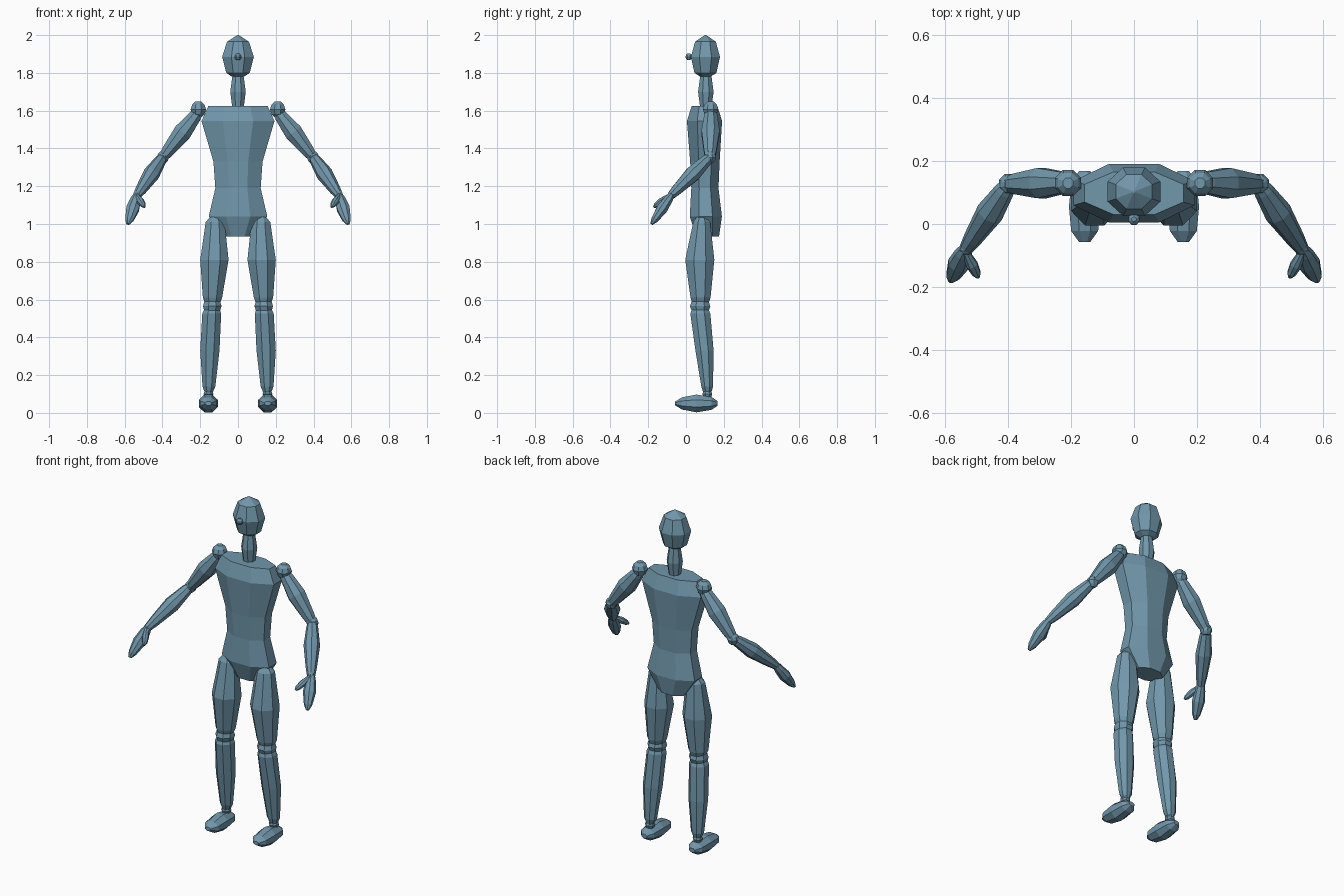
import bpy, bmesh, math
from mathutils import Vector

if "Cube" in bpy.data.objects:
    bpy.data.objects.remove(bpy.data.objects["Cube"])

blue = bpy.data.materials.new("slate blue")
blue.diffuse_color = (0.165, 0.31, 0.41, 1)
blue.use_nodes = True
blue.node_tree.nodes["Principled BSDF"].inputs["Base Color"].default_value = blue.diffuse_color


def loft(name, rings, axis=None, sides=8, turn=0.5):
    """Skin flat-sided rings (x, y, z, half width, half depth), all square to one axis."""
    first, last = Vector(rings[0][:3]), Vector(rings[-1][:3])
    d = (Vector(axis) if axis else last - first).normalized()
    v = d.cross(Vector((1, 0, 0))).normalized()
    u = v.cross(d).normalized()
    grow = 1 / math.cos(math.pi / sides) if turn else 1
    bm = bmesh.new()
    loops = []
    for x, y, z, a, b in rings:
        loop = []
        for i in range(sides):
            t = 2 * math.pi * (i + turn) / sides
            loop.append(bm.verts.new(Vector((x, y, z)) + (u * a * math.cos(t) + v * b * math.sin(t)) * grow))
        loops.append(loop)
    for p, q in zip(loops, loops[1:]):
        for i in range(sides):
            j = (i + 1) % sides
            bm.faces.new((p[i], p[j], q[j], q[i]))
    bm.faces.new(loops[0])
    bm.faces.new(loops[-1])
    bmesh.ops.recalc_face_normals(bm, faces=bm.faces)
    me = bpy.data.meshes.new(name)
    bm.to_mesh(me)
    bm.free()
    me.materials.append(blue)
    ob = bpy.data.objects.new(name, me)
    bpy.context.collection.objects.link(ob)
    return ob


def spindle(name, start, end, r, profile, flat=1.0):
    """Straight limb: profile holds (fraction along, fraction of radius)."""
    a, b = Vector(start), Vector(end)
    return loft(name, [(*a.lerp(b, t), r * k, r * k * flat) for t, k in profile])


def ball(name, c, r):
    """Faceted ball joint."""
    rings = [(c[0], c[1], c[2] + r * h, r * k, r * k)
             for h, k in ((-1, .4), (-.6, .8), (0, 1), (.6, .8), (1, .4))]
    return loft(name, rings, (0, 0, 1))


UP = (0, 0, 1)

# Torso
loft("torso", [(0, .115, .935, .085, .06), (0, .105, 1.04, .155, .085),
               (0, .10, 1.19, .12, .072), (0, .10, 1.33, .13, .078),
               (0, .098, 1.545, .193, .093), (0, .098, 1.625, .157, .068)], UP)

# Neck, head and nose
loft("neck", [(0, .105, 1.615, .03, .03), (0, .105, 1.70, .041, .041), (0, .105, 1.79, .029, .029)], UP)
loft("head", [(0, .103, 1.782, .035, .03), (0, .103, 1.80, .062, .058),
              (0, .103, 1.885, .084, .077), (0, .103, 1.965, .058, .055),
              (0, .103, 2.0, .004, .004)], UP)
ball("nose", (0, .015, 1.885), .018)

limb = [(0, .5), (.12, .72), (.45, 1), (.85, .68), (1, .5)]
for s, side in ((-1, "right"), (1, "left")):
    # Arm
    ball(side + "_shoulder", (s * .21, .13, 1.607), .041)
    spindle(side + "_upper_arm", (s * .205, .132, 1.60), (s * .403, .127, 1.345), .048, limb)
    ball(side + "_elbow", (s * .398, .127, 1.352), .032)
    spindle(side + "_forearm", (s * .395, .132, 1.36), (s * .535, -.08, 1.15), .041, limb)
    ball(side + "_wrist", (s * .533, -.077, 1.155), .021)
    # Hand
    spindle(side + "_hand", (s * .532, -.072, 1.16), (s * .583, -.182, 1.0), .034,
            [(0, .5), (.2, .8), (.5, 1), (.85, .65), (1, .25)], .85)
    spindle(side + "_thumb", (s * .535, -.09, 1.15), (s * .495, -.17, 1.09), .018,
            [(0, .6), (.5, 1), (.85, .75), (1, .3)])
    # Leg
    loft(side + "_thigh", [(s * .12, .083, 1.04, .025, .025), (s * .121, .083, 1.01, .05, .045),
                           (s * .125, .073, .81, .075, .077), (s * .135, .077, .61, .051, .053),
                           (s * .135, .077, .585, .042, .045)], UP)
    loft(side + "_knee", [(s * .136, .075, .59, .042, .045), (s * .136, .075, .565, .049, .054),
                          (s * .137, .075, .54, .042, .045)], UP)
    loft(side + "_calf", [(s * .138, .075, .55, .04, .043), (s * .139, .076, .525, .05, .053),
                          (s * .149, .098, .33, .051, .048), (s * .154, .112, .14, .034, .031),
                          (s * .155, .113, .11, .022, .022)], UP)
    ball(side + "_ankle", (s * .156, .113, .10), .026)
    # Foot
    loft(side + "_foot", [(s * .157, -.057, .052, .018, .010), (s * .157, -.022, .052, .043, .032),
                          (s * .157, .055, .052, .050, .047), (s * .157, .135, .052, .042, .034),
                          (s * .157, .168, .052, .018, .012)], (0, 1, 0))

# Rest the lowest points on the ground
for ob in bpy.data.objects:
    ob.location.z -= .002 if "foot" in ob.name else 0
